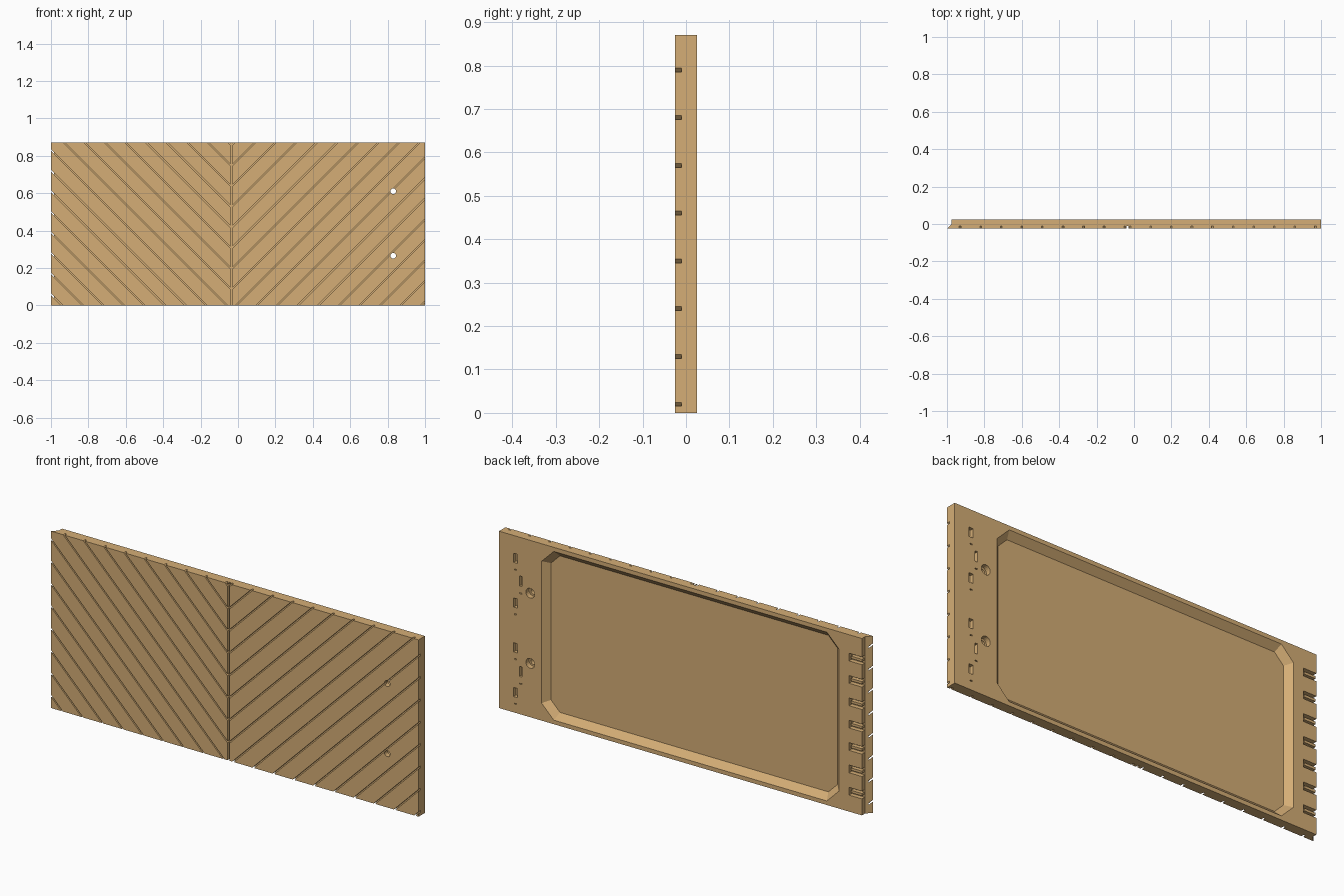
import bpy, bmesh, math

cube = bpy.data.objects.get("Cube")
if cube:
    bpy.data.objects.remove(cube, do_unlink=True)

W, H, T = 1.0, 0.87, 0.025      # half width, height, half thickness
SEAM = -0.035                   # where the two plank directions meet
PITCH = 0.11                    # spacing of grooves and clips

wood = bpy.data.materials.new("tan wood")
wood.use_nodes = True
TAN = (0.66, 0.42, 0.18, 1)
wood.diffuse_color = TAN
wood.node_tree.nodes["Principled BSDF"].inputs["Base Color"].default_value = TAN


def loft(bm, front, y0, back, y1):
    """Closed solid between two x/z outlines at depths y0 and y1."""
    a = [bm.verts.new((x, y0, z)) for x, z in front]
    b = [bm.verts.new((x, y1, z)) for x, z in back]
    n = len(a)
    bm.faces.new(a)
    bm.faces.new(b[::-1])
    for i in range(n):
        j = (i + 1) % n
        bm.faces.new((a[j], a[i], b[i], b[j]))


def rect(x0, x1, z0, z1):
    return [(x0, z0), (x1, z0), (x1, z1), (x0, z1)]


def slot(bm, x, z, w, h, y0, y1):
    r = rect(x - w / 2, x + w / 2, z - h / 2, z + h / 2)
    loft(bm, r, y0, r, y1)


def circle(x, z, r, n=20):
    return [(x + r * math.cos(math.tau * i / n), z + r * math.sin(math.tau * i / n))
            for i in range(n)]


def octagon(inset):
    """Pocket outline with clipped corners, offset inwards."""
    x0, x1, z0, z1 = -0.85 + inset, 0.768 - inset, 0.02 + inset, 0.85 - inset
    c = 0.066 - 0.586 * inset
    return [(x0 + c, z0), (x1 - c, z0), (x1, z0 + c), (x1, z1 - c),
            (x1 - c, z1), (x0 + c, z1), (x0, z1 - c), (x0, z0 + c)]


def make(name, bm):
    bmesh.ops.recalc_face_normals(bm, faces=bm.faces)
    mesh = bpy.data.meshes.new(name)
    bm.to_mesh(mesh)
    bm.free()
    mesh.materials.append(wood)
    obj = bpy.data.objects.new(name, mesh)
    bpy.context.collection.objects.link(obj)
    return obj


def cut(target, bm):
    """Subtract the solids in bm from target."""
    cutter = make("cutter", bm)
    cutter.hide_render = True
    mod = target.modifiers.new("cut", 'BOOLEAN')
    mod.operation, mod.solver, mod.object = 'DIFFERENCE', 'EXACT', cutter
    bpy.context.view_layer.update()
    graph = bpy.context.evaluated_depsgraph_get()
    result = bpy.data.meshes.new_from_object(target.evaluated_get(graph))
    target.modifiers.clear()
    target.data = result
    bpy.data.objects.remove(cutter, do_unlink=True)


# Panel: extruded plan outline, with a bevelled lip on the right-hand end
bm = bmesh.new()
plan = [(-W, -T), (W, -T), (W, T), (-W + T, T), (-W + T, 0)]
base = bm.faces.new([bm.verts.new((x, y, 0)) for x, y in plan])
top = bmesh.ops.extrude_face_region(bm, geom=[base])
bmesh.ops.translate(bm, vec=(0, 0, H),
                    verts=[v for v in top["geom"] if isinstance(v, bmesh.types.BMVert)])
panel = make("panel", bm)

# Recessed back with sloping sides
bm = bmesh.new()
loft(bm, octagon(0.03), T - 0.03, octagon(-0.005), T + 0.005)
cut(panel, bm)

# Diagonal plank grooves either side of the seam
GROOVE = T - 0.015
half = 0.0045
for side, end in ((1, W + 0.1), (-1, -W - 0.1)):
    bm = bmesh.new()
    for k in range(-10, 8):
        z0 = 0.085 + PITCH * k
        z1 = z0 + abs(end - SEAM)
        outline = [(SEAM, z0 - half), (end, z1 - half), (end, z1 + half), (SEAM, z0 + half)]
        loft(bm, outline, -T - 0.01, outline, -GROOVE)
    cut(panel, bm)

# Vertical seam groove
bm = bmesh.new()
slot(bm, SEAM, H / 2, 0.01, H + 0.1, -T - 0.01, -GROOVE)
cut(panel, bm)

# Knob holes with a wider bore at the back
for radii, depth in ((0.015, -0.1), (0.024, 0.0)):
    bm = bmesh.new()
    for z in (0.61, 0.265):
        outline = circle(0.83, z, radii)
        loft(bm, outline, depth, outline, 0.1)
    cut(panel, bm)

# Hinge slots and small latch slits on the back
bm = bmesh.new()
for k in range(4):
    z = 0.10 + 2 * PITCH * k
    slot(bm, 0.91, z, 0.022, 0.045, 0.005, 0.1)
    slot(bm, 0.91, z - 0.056, 0.012, 0.005, 0.015, 0.1)
for z in (0.655, 0.21):
    slot(bm, 0.882, z, 0.014, 0.05, 0.005, 0.1)
    slot(bm, 0.882, z - 0.06, 0.012, 0.005, 0.015, 0.1)
cut(panel, bm)

# Clip notches along the bevelled end
bm = bmesh.new()
for k in range(7):
    slot(bm, -0.95, 0.10 + PITCH * k, 0.09, 0.038, 0.003, 0.1)
cut(panel, bm)

# Clip tongues inside the notches
bm = bmesh.new()
for k in range(7):
    slot(bm, -0.943, 0.10 + PITCH * k, 0.06, 0.012, 0.0, 0.022)
make("clip_tongues", bm)
